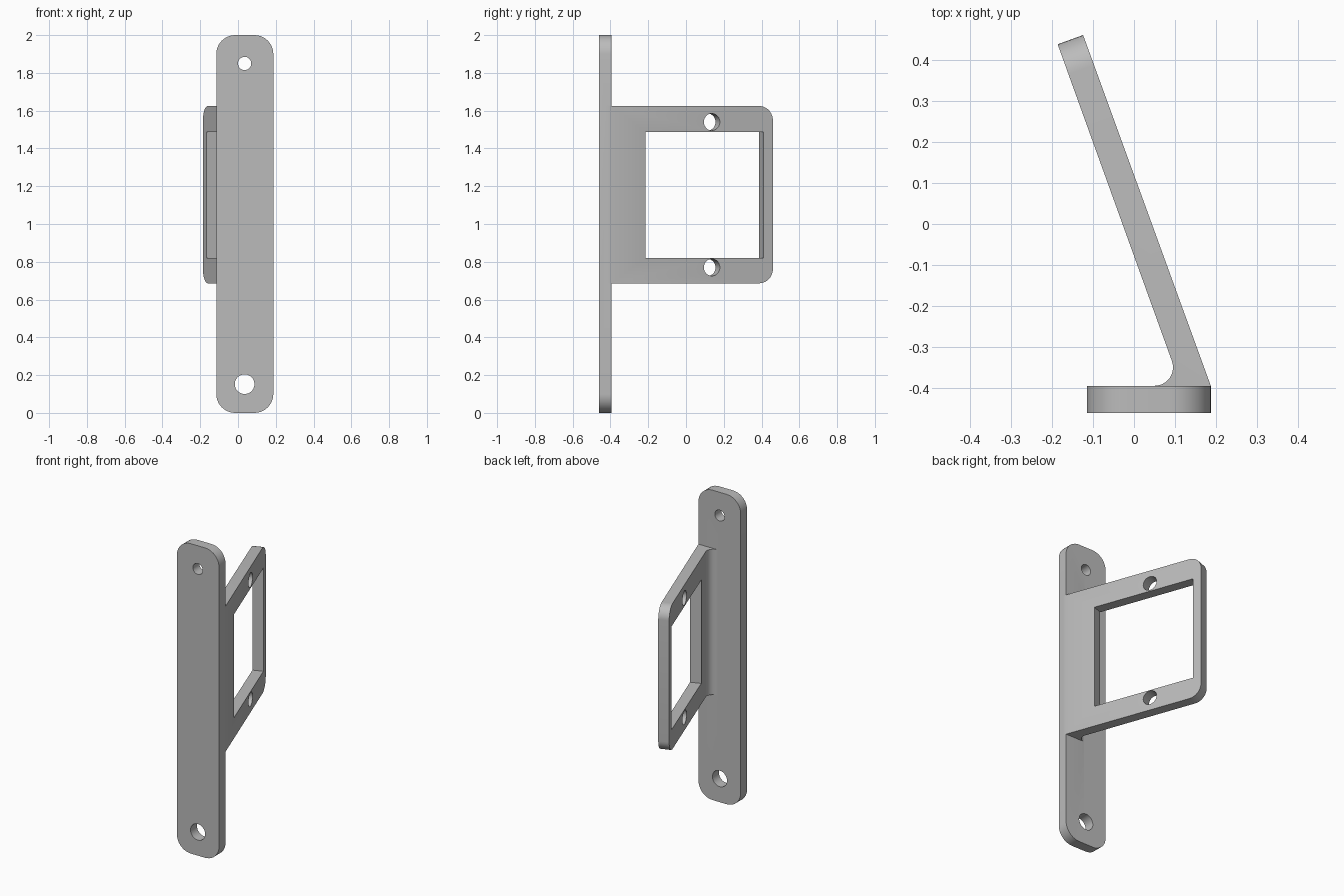
import bpy, bmesh, math
from mathutils import Matrix, Vector

if "Cube" in bpy.data.objects:
    bpy.data.objects.remove(bpy.data.objects["Cube"])

GREY = (0.5, 0.5, 0.5, 1)
mat = bpy.data.materials.new("plain grey")
mat.use_nodes = True
mat.diffuse_color = GREY
mat.node_tree.nodes["Principled BSDF"].inputs["Base Color"].default_value = GREY

TILT = math.radians(20)
ALONG = Vector((-math.sin(TILT), math.cos(TILT), 0))    # along the arm
NORMAL = Vector((math.cos(TILT), math.sin(TILT), 0))    # out of the arm's outer face
ROOT = Vector((0.187, -0.394, 0))                       # outer corner where arm meets plate
THICK, LENGTH = 0.066, 0.909
ARM_LOW, ARM_HIGH = 0.686, 1.625


def add_object(name, bm):
    bmesh.ops.recalc_face_normals(bm, faces=bm.faces)
    mesh = bpy.data.meshes.new(name)
    bm.to_mesh(mesh)
    bm.free()
    mesh.materials.append(mat)
    obj = bpy.data.objects.new(name, mesh)
    bpy.context.collection.objects.link(obj)
    return obj


def round_edges(bm, direction, radius, test=lambda mid: True):
    """Round the edges parallel to a direction."""
    edges = [e for e in bm.edges
             if abs((e.verts[1].co - e.verts[0].co).normalized().dot(direction)) > 0.999
             and test((e.verts[0].co + e.verts[1].co) / 2)]
    bmesh.ops.bevel(bm, geom=edges, offset=radius, segments=10, profile=0.5, affect='EDGES')


def box(size, matrix):
    bm = bmesh.new()
    bmesh.ops.create_cube(bm, size=1, matrix=matrix @ Matrix.Diagonal((*size, 1)))
    return bm


def cylinder(radius, depth, matrix):
    bm = bmesh.new()
    bmesh.ops.create_cone(bm, cap_ends=True, segments=40, radius1=radius, radius2=radius,
                          depth=depth, matrix=matrix)
    return bm


def combine(target, tool, operation):
    """Apply a boolean and drop the tool object."""
    mod = target.modifiers.new("combine", 'BOOLEAN')
    mod.object, mod.operation, mod.solver = tool, operation, 'EXACT'
    bpy.context.view_layer.objects.active = target
    bpy.ops.object.modifier_apply(modifier=mod.name)
    bpy.data.objects.remove(tool)


# Mounting plate with rounded corners
bm = box((0.302, THICK, 2), Matrix.Translation((0.036, -0.427, 1)))
round_edges(bm, Vector((0, 1, 0)), 0.1)
bracket = add_object("bracket", bm)

# Slanted arm with a fillet at its root, drawn from above and extruded upward
fillet_r = 0.045
centre = Vector((0.05, ROOT.y + fillet_r, 0))
outline = [ROOT, ROOT + ALONG * LENGTH, ROOT + ALONG * LENGTH - NORMAL * THICK]
for i in range(11):
    a = TILT + (-math.pi / 2 - TILT) * i / 10
    outline.append(centre + fillet_r * Vector((math.cos(a), math.sin(a), 0)))
outline += [Vector((0.05, -0.42, 0)), Vector((ROOT.x, -0.42, 0))]
bm = bmesh.new()
face = bm.faces.new([bm.verts.new(p + Vector((0, 0, ARM_LOW))) for p in outline])
top = bmesh.ops.extrude_face_region(bm, geom=[face])["geom"]
bmesh.ops.translate(bm, vec=(0, 0, ARM_HIGH - ARM_LOW),
                    verts=[v for v in top if isinstance(v, bmesh.types.BMVert)])
round_edges(bm, NORMAL, 0.078, lambda mid: mid.y > 0.4)
combine(bracket, add_object("arm", bm), 'UNION')

# Window and two screw holes through the arm
arm_turn = Matrix.Rotation(TILT, 4, 'Z')
side_on = Matrix.Rotation(math.pi / 2, 4, 'Y')


def arm_place(along, z):
    return Matrix.Translation(ROOT + ALONG * along - NORMAL * THICK / 2
                              + Vector((0, 0, z))) @ arm_turn


combine(bracket, add_object("window_cutter", box((0.2, 0.665, 0.667), arm_place(0.523, 1.153))),
        'DIFFERENCE')
for z in (0.77, 1.54):
    combine(bracket, add_object("screw_cutter", cylinder(0.045, 0.2, arm_place(0.565, z) @ side_on)),
            'DIFFERENCE')

# Two holes through the plate, the lower one larger
for z, r in ((0.152, 0.052), (1.85, 0.035)):
    place = Matrix.Translation((0.035, -0.427, z)) @ Matrix.Rotation(math.pi / 2, 4, 'X')
    combine(bracket, add_object("plate_cutter", cylinder(r, 0.2, place)), 'DIFFERENCE')

# Smooth the curved walls, keep the edges sharp
bpy.ops.object.select_all(action='DESELECT')
bracket.select_set(True)
bpy.context.view_layer.objects.active = bracket
bpy.ops.object.shade_smooth_by_angle(angle=math.radians(30))
